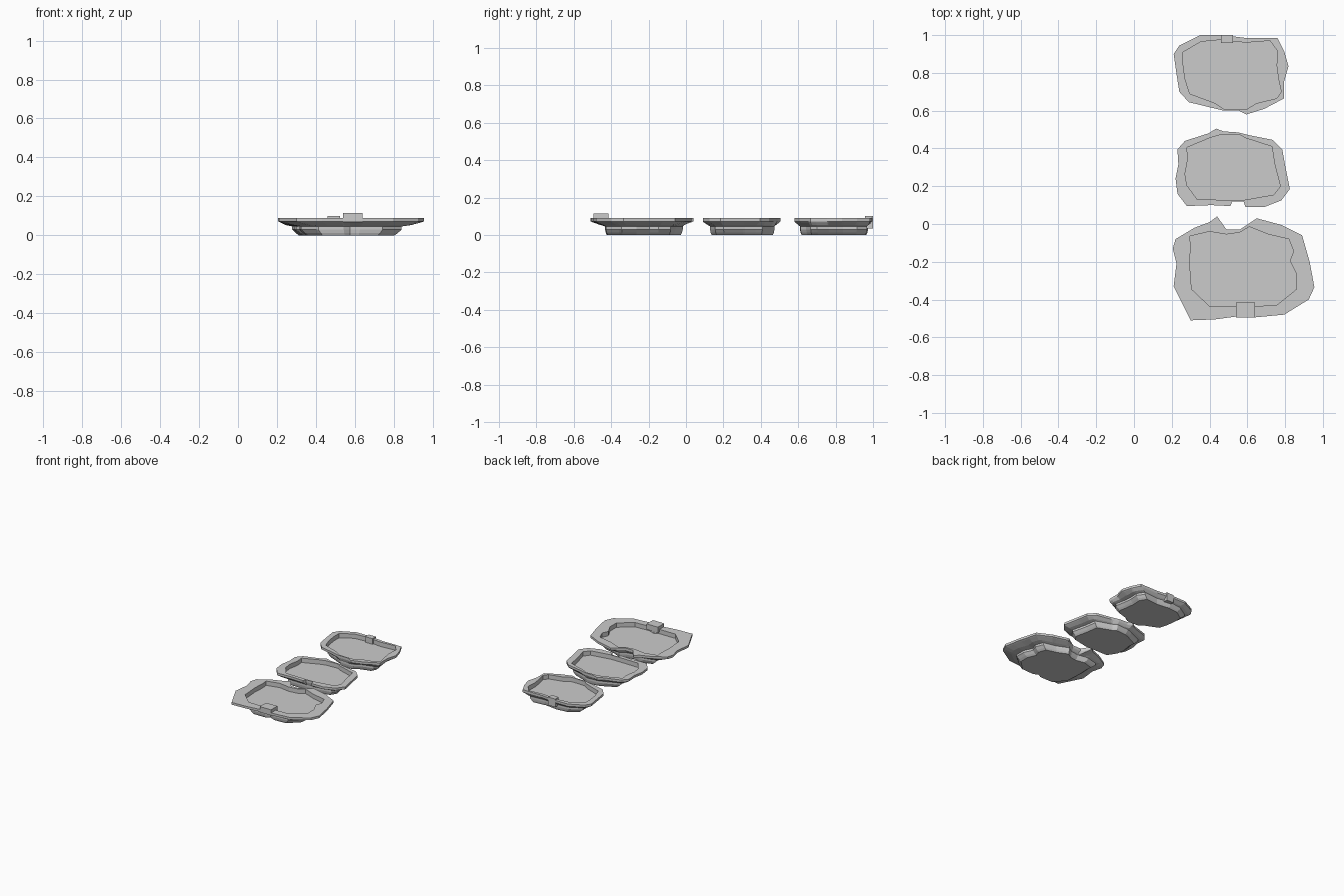
import bpy, bmesh, math


def ray(loop, c, ang):
    """Distance from centre c to the outline along an angle."""
    dx, dy = math.cos(ang), math.sin(ang)
    best = 0.0
    for i, a in enumerate(loop):
        b = loop[(i + 1) % len(loop)]
        ax, ay = a[0] - c[0], a[1] - c[1]
        ex, ey = b[0] - a[0], b[1] - a[1]
        den = dx * ey - dy * ex
        if abs(den) < 1e-9:
            continue
        t = (ax * ey - ay * ex) / den
        s = (ax * dy - ay * dx) / den
        if t > 0 and -1e-5 <= s <= 1 + 1e-5:
            best = max(best, t)
    return best


def tray(name, c, outer, inner):
    """Irregular pan: stepped bowl, flared underside, flat rim, sunken floor."""
    angs = []
    for a in sorted(math.atan2(p[1] - c[1], p[0] - c[0]) for p in outer + inner):
        if not angs or a - angs[-1] > 0.002:
            angs.append(a)
    ro = [ray(outer, c, a) for a in angs]
    ri = [min(ray(inner, c, a), o - 0.006) for a, o in zip(angs, ro)]
    # blend inner to outer, x scale, y scale, height
    profile = [(0, .80, .94, 0), (0, .86, .97, .012), (0, .93, .99, .03),
               (0, .93, .99, .046), (.3, 1, 1, .053), (.85, 1, 1, .067),
               (1, 1, 1, .072), (1, 1, 1, .09), (0, 1, 1, .09), (0, 1, 1, .055)]
    bm = bmesh.new()
    rings = []
    for t, sx, sy, z in profile:
        ring = []
        for a, o, i in zip(angs, ro, ri):
            r = i + (o - i) * t
            ring.append(bm.verts.new((c[0] + r * math.cos(a) * sx,
                                      c[1] + r * math.sin(a) * sy, z)))
        rings.append(ring)
    n = len(angs)
    for lo, hi in zip(rings, rings[1:]):
        for k in range(n):
            m = (k + 1) % n
            bm.faces.new((lo[k], lo[m], hi[m], hi[k]))
    bm.faces.new(rings[0][::-1])
    bm.faces.new(rings[-1])
    bmesh.ops.recalc_face_normals(bm, faces=bm.faces)
    me = bpy.data.meshes.new(name)
    bm.to_mesh(me)
    bm.free()
    bpy.context.collection.objects.link(bpy.data.objects.new(name, me))


def block(name, lo, hi):
    bpy.ops.mesh.primitive_cube_add(size=1, location=[(a + b) / 2 for a, b in zip(lo, hi)])
    ob = bpy.context.object
    ob.name = name
    ob.scale = [b - a for a, b in zip(lo, hi)]


# Large front tray, notched at the back
front_outer = [(.44, .04), (.49, -.03), (.56, -.03), (.65, .03), (.78, -.005), (.89, -.06),
               (.93, -.20), (.955, -.335), (.925, -.40), (.795, -.48), (.63, -.495),
               (.54, -.49), (.43, -.505), (.30, -.51), (.21, -.33), (.225, -.21),
               (.205, -.13), (.22, -.08), (.32, -.02), (.40, .01)]
front_inner = [(.295, -.065), (.40, -.04), (.49, -.055), (.56, -.045), (.61, -.015),
               (.71, -.055), (.82, -.08), (.845, -.145), (.825, -.195), (.86, -.265),
               (.86, -.345), (.755, -.43), (.63, -.435), (.575, -.415), (.54, -.435),
               (.40, -.435), (.305, -.345), (.295, -.21), (.30, -.115)]
tray("front_tray", (.575, -.24), front_outer, front_inner)

# Middle tray, notched at the front
mid_outer = [(.395, .48), (.435, .505), (.475, .49), (.55, .485), (.61, .47), (.735, .445),
             (.785, .395), (.80, .31), (.825, .185), (.78, .125), (.69, .09), (.59, .09),
             (.58, .12), (.52, .12), (.51, .095), (.41, .10), (.28, .095), (.23, .16),
             (.22, .24), (.235, .315), (.23, .395), (.27, .44)]
mid_inner = [(.28, .405), (.40, .455), (.45, .47), (.555, .475), (.59, .455), (.73, .41),
             (.745, .315), (.775, .20), (.74, .155), (.58, .127), (.52, .127),
             (.335, .13), (.28, .205), (.27, .265), (.285, .345)]
tray("middle_tray", (.55, .29), mid_outer, mid_inner)

# Back tray with a pouring lip at the front
back_outer = [(.35, 1.0), (.47, 1.0), (.59, .985), (.76, .985), (.795, .915), (.818, .835),
              (.795, .755), (.795, .665), (.69, .61), (.595, .58), (.555, .60), (.475, .60),
              (.29, .645), (.24, .70), (.225, .795), (.21, .90), (.24, .945)]
back_inner = [(.26, .91), (.355, .965), (.46, .975), (.59, .96), (.72, .97), (.76, .915),
              (.755, .84), (.765, .765), (.78, .70), (.755, .665), (.65, .64), (.60, .61),
              (.57, .607), (.475, .61), (.43, .64), (.295, .69), (.27, .77), (.26, .845)]
tray("back_tray", (.52, .80), back_outer, back_inner)

# Small tabs on the rims
block("front_tab", (.54, -.495, .07), (.64, -.415, .115))
block("back_tab", (.46, .957, .035), (.523, 1.0, .10))
